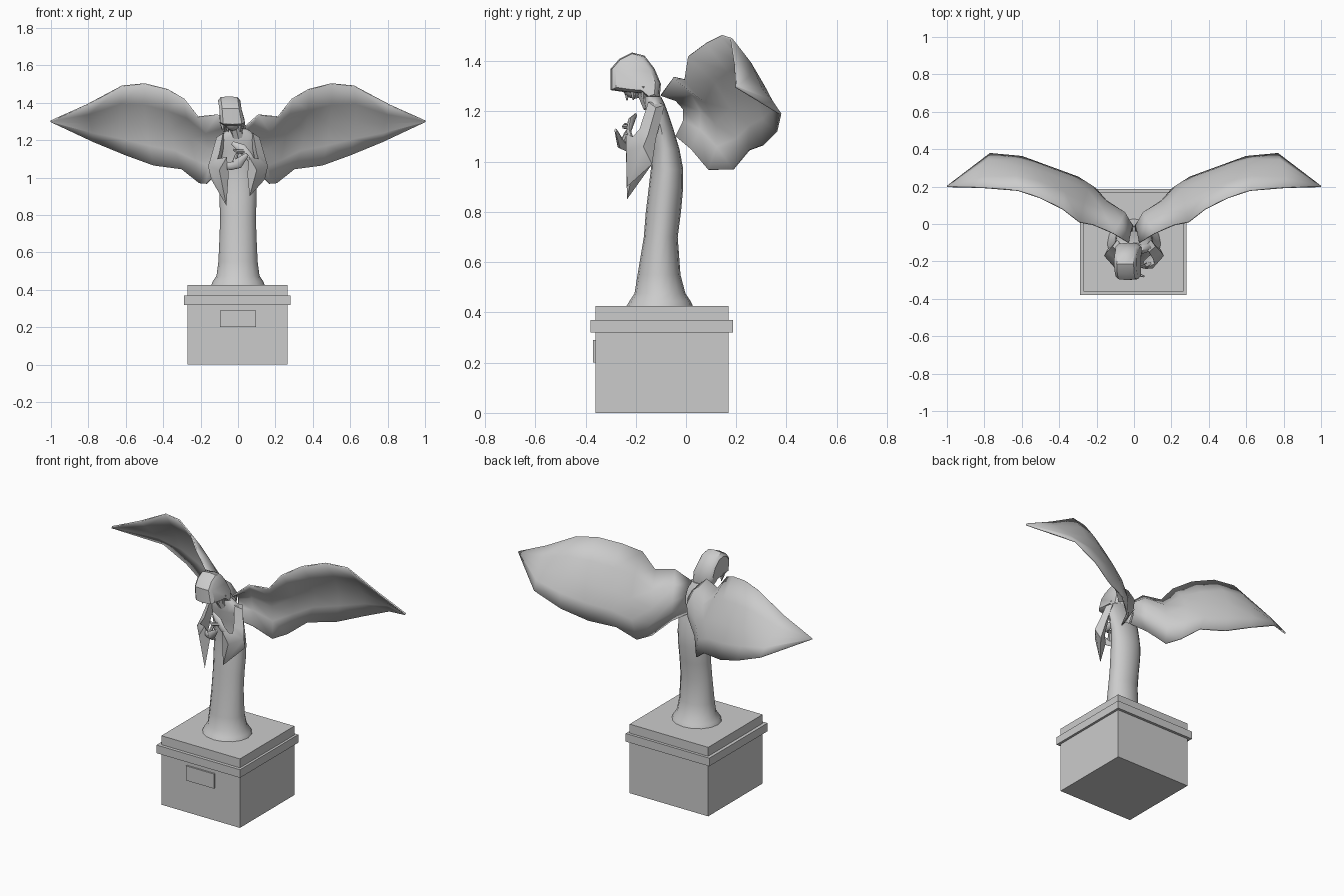
import bpy, bmesh, math
from mathutils import Vector

if "Cube" in bpy.data.objects:
    bpy.data.objects.remove(bpy.data.objects["Cube"])


def finish(name, bm, smooth=40):
    bmesh.ops.remove_doubles(bm, verts=bm.verts, dist=0.0005)
    bmesh.ops.recalc_face_normals(bm, faces=bm.faces)
    me = bpy.data.meshes.new(name)
    bm.to_mesh(me)
    bm.free()
    ob = bpy.data.objects.new(name, me)
    bpy.context.collection.objects.link(ob)
    if smooth:
        bpy.ops.object.select_all(action='DESELECT')
        bpy.context.view_layer.objects.active = ob
        ob.select_set(True)
        bpy.ops.object.shade_smooth_by_angle(angle=math.radians(smooth))
    return ob


def box(name, x, y, z):
    bm = bmesh.new()
    bmesh.ops.create_cube(bm, size=1)
    for v in bm.verts:
        v.co = Vector([(a + b) / 2 + c * (b - a) for (a, b), c in zip((x, y, z), v.co)])
    return finish(name, bm, 0)


def loft(name, rings, closed=True, caps=True, smooth=40):
    bm = bmesh.new()
    rows = [[bm.verts.new(p) for p in r] for r in rings]
    n = len(rows[0])
    for a, b in zip(rows, rows[1:]):
        for i in range(n if closed else n - 1):
            j = (i + 1) % n
            bm.faces.new((a[i], a[j], b[j], b[i]))
    if caps:
        bm.faces.new(rows[0])
        bm.faces.new(rows[-1])
    return finish(name, bm, smooth)


def tube(name, pts, radii, flat=1.0, n=8):
    pts = [Vector(p) for p in pts]
    rings = []
    for i, (p, r) in enumerate(zip(pts, radii)):
        d = (pts[min(i + 1, len(pts) - 1)] - pts[max(i - 1, 0)]).normalized()
        u = d.cross(Vector((0, 1, 0))).normalized()
        w = d.cross(u)
        rings.append([p + r * (math.cos(t) * u + flat * math.sin(t) * w)
                      for t in [2 * math.pi * k / n for k in range(n)]])
    return loft(name, rings)


# Pedestal
box("pedestal_block", (-.27, .265), (-.36, .17), (0, .425))
box("pedestal_band", (-.29, .28), (-.38, .187), (.32, .37))
box("plaque", (-.095, .095), (-.37, -.35), (.2, .29))

# Robe: z, half width, front y, back y
robe = [(.42, .145, -.24, .03), (.445, .135, -.225, .018), (.475, .115, -.205, -.002),
        (.55, .105, -.193, -.022), (.7, .098, -.168, -.033), (.8, .096, -.16, -.02),
        (.9, .1, -.148, -.011), (.97, .1, -.14, -.011), (1.05, .098, -.138, -.026),
        (1.13, .102, -.148, -.05), (1.19, .105, -.16, -.07), (1.23, .092, -.165, -.085),
        (1.26, .05, -.165, -.1)]
rings = []
for z, w, f, b in robe:
    rings.append([(w * math.cos(t), (f + b) / 2 + (b - f) / 2 * math.sin(t), z)
                  for t in [2 * math.pi * k / 16 for k in range(16)]])
loft("robe", rings)

# Neck and face
tube("neck", [(0, -.135, 1.22), (-.03, -.185, 1.34)], [.036, .036])
bm = bmesh.new()
bmesh.ops.create_uvsphere(bm, u_segments=12, v_segments=8, radius=1)
for v in bm.verts:
    v.co = Vector((-.03 + .046 * v.co.x, -.215 + .05 * v.co.y - .01 * v.co.z,
                   1.315 + .065 * v.co.z))
finish("face", bm)

# Bowed hair cap, side profile lofted across the head
prof = [(-.3, 1.285), (-.3, 1.37), (-.265, 1.41), (-.215, 1.435), (-.165, 1.422),
        (-.125, 1.37), (-.1, 1.31), (-.105, 1.25), (-.135, 1.24), (-.17, 1.27), (-.23, 1.275)]
rings = []
for dx, s in [(-.066, .78), (-.05, .95), (0, 1), (.05, .95), (.066, .78)]:
    rings.append([(-.036 + dx * (1 if z < 1.33 else .9) - (z - 1.34) * .12,
                   -.2 + (y + .2) * s, 1.335 + (z - 1.335) * s) for y, z in prof])
loft("hair", rings)
for i, (x, y) in enumerate([(-.085, -.235), (-.06, -.18), (.012, -.21), (.02, -.17)]):
    tube(f"hair_lock_{i}", [(x, y, 1.3), (x * .9, y, 1.245)], [.018, .003], n=5)

# Hanging sleeves: front, outer, back and inner point of each ring
sleeve = [[(.08, -.15, 1.238), (.115, -.12, 1.215), (.09, -.085, 1.225), (.06, -.12, 1.24)],
          [(.1, -.185, 1.13), (.145, -.15, 1.11), (.12, -.12, 1.09), (.085, -.14, 1.12)],
          [(.11, -.212, 1.1), (.16, -.17, 1.06), (.143, -.135, .99), (.1, -.15, 1.03)],
          [(.06, -.24, 1.11), (.1, -.238, 1.04), (.062, -.235, .9), (.05, -.2, 1.02)]]
for side, s, drop in (("left", -1, .05), ("right", 1, 0)):
    rings = [[(s * x, y, z - (drop if z < .95 else 0)) for x, y, z in r] for r in sleeve]
    loft("sleeve_" + side, rings, smooth=50)

# Hands held before the chest
tube("hand_right", [(.085, -.21, 1.07), (.055, -.228, 1.12), (.02, -.22, 1.155), (-.03, -.2, 1.185)],
     [.018, .02, .026, .01], .5)
tube("thumb_right", [(.03, -.225, 1.14), (-.005, -.245, 1.14), (-.025, -.24, 1.15)], [.012, .01, .005])
tube("hand_left", [(-.09, -.215, 1.07), (-.04, -.235, 1.06), (.0, -.262, 1.075), (.05, -.28, 1.125)],
     [.018, .02, .028, .01], .5)
tube("thumb_left", [(-.02, -.25, 1.08), (-.01, -.235, 1.115), (.0, -.225, 1.135)], [.012, .01, .005])

# Wings: upper, middle and lower edge point at each span station
wing = [[(.03, -.1, 1.265), (.01, -.01, 1.21), (.008, -.04, 1.1)],
        [(.11, -.05, 1.335), (.05, .06, 1.2), (.09, .02, 1.05)],
        [(.215, -.005, 1.325), (.15, .12, 1.15), (.17, .09, .968)],
        [(.29, .01, 1.42), (.25, .18, 1.21), (.205, .188, .97)],
        [(.38, .08, 1.472), (.36, .23, 1.25), (.3, .25, 1.045)],
        [(.5, .14, 1.502), (.49, .28, 1.28), (.45, .305, 1.065)],
        [(.62, .18, 1.49), (.63, .31, 1.3), (.6, .36, 1.12)],
        [(.81, .195, 1.388), (.79, .3, 1.29), (.77, .376, 1.19)],
        [(1, .2, 1.303), (1, .2, 1.3), (1, .2, 1.297)]]
for side, s in (("left", -1), ("right", 1)):
    rows = []
    for a, m, b in [[Vector((s * p[0], p[1], p[2])) for p in st] for st in wing]:
        rows.append([a * (1 - t) * (1 - 2 * t) + m * 4 * t * (1 - t) + b * t * (2 * t - 1)
                     for t in (0, .25, .5, .75, 1)])
    ob = loft("wing_" + side, rows, closed=False, caps=False, smooth=50)
    mod = ob.modifiers.new("thickness", 'SOLIDIFY')
    mod.thickness = .008
    mod.offset = 0
